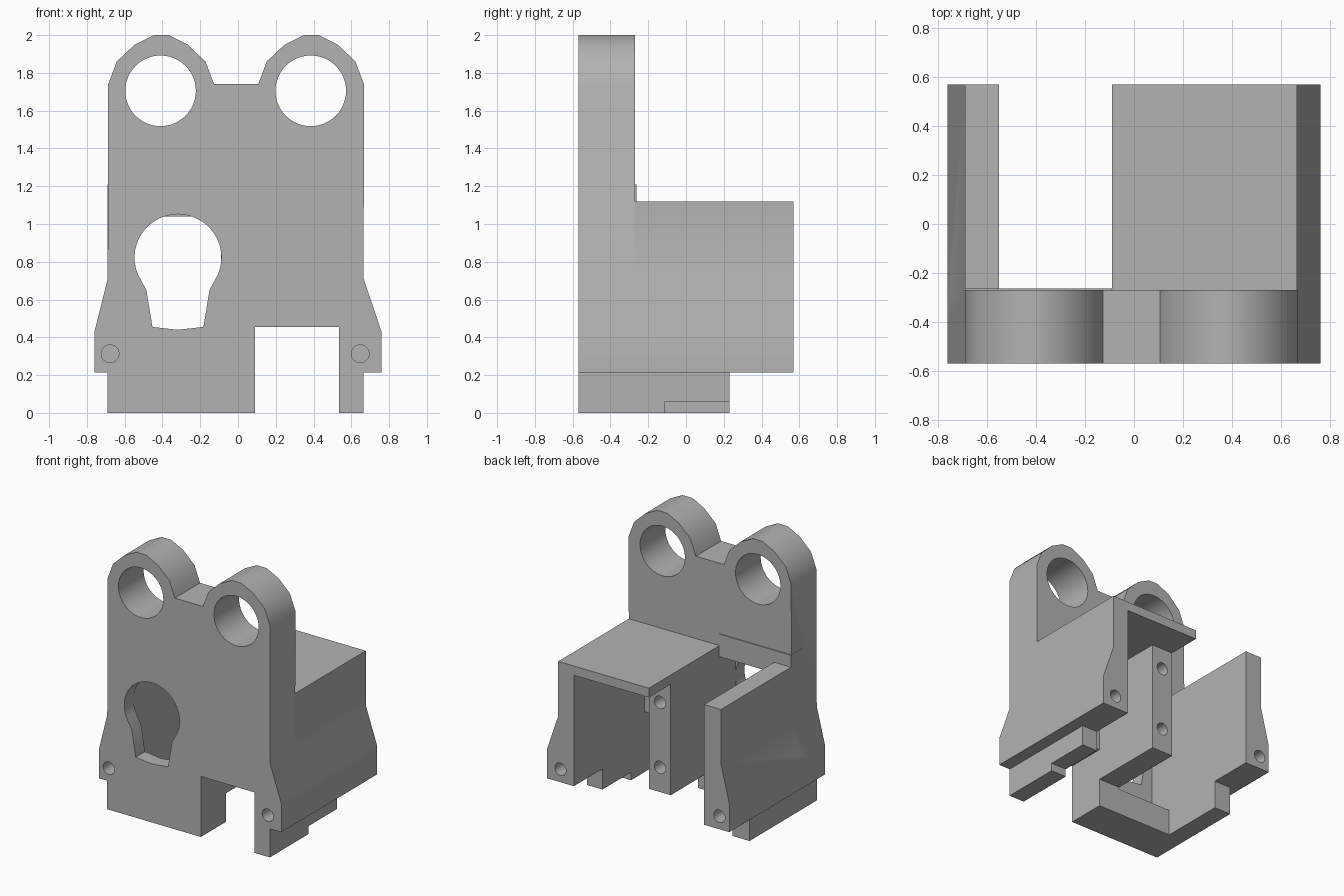
import bpy, bmesh
from math import sin, cos, radians

cube = bpy.data.objects.get("Cube")
if cube:
    bpy.data.objects.remove(cube, do_unlink=True)

FRONT, BACK, PLATE_BACK = -0.57, 0.57, -0.27

grey = bpy.data.materials.new("plain_grey")
grey.use_nodes = True
grey.diffuse_color = (0.45, 0.45, 0.45, 1)
grey.node_tree.nodes["Principled BSDF"].inputs["Base Color"].default_value = grey.diffuse_color


def prism(name, outline, y0, y1):
    """Extrude an x-z outline from y0 to y1."""
    bm = bmesh.new()
    face = bm.faces.new([bm.verts.new((x, y0, z)) for x, z in outline])
    new = bmesh.ops.extrude_face_region(bm, geom=[face])["geom"]
    bmesh.ops.translate(bm, vec=(0, y1 - y0, 0),
                        verts=[v for v in new if isinstance(v, bmesh.types.BMVert)])
    bmesh.ops.recalc_face_normals(bm, faces=bm.faces)
    mesh = bpy.data.meshes.new(name)
    bm.to_mesh(mesh)
    bm.free()
    mesh.materials.append(grey)
    obj = bpy.data.objects.new(name, mesh)
    bpy.context.collection.objects.link(obj)
    return obj


def box(name, x0, x1, y0, y1, z0, z1):
    return prism(name, [(x0, z0), (x1, z0), (x1, z1), (x0, z1)], y0, y1)


def arc(x, z, r, start, end, steps):
    angles = [radians(start + (end - start) * i / steps) for i in range(steps + 1)]
    return [(x + r * cos(a), z + r * sin(a)) for a in angles]


def bore(name, x, z, r, y0, y1, sides=24):
    return prism(name, arc(x, z, r, 0, 360, sides)[:-1], y0, y1)


def combine(target, tool, operation):
    mod = target.modifiers.new(tool.name, 'BOOLEAN')
    mod.operation, mod.solver, mod.object = operation, 'EXACT', tool
    bpy.context.view_layer.objects.active = target
    bpy.ops.object.modifier_apply(modifier=mod.name)
    bpy.data.objects.remove(tool, do_unlink=True)


def ear(x):
    """Faceted round top, listed from right to left."""
    half = [(0.28, 1.74), (0.235, 1.86), (0.14, 1.95), (0.04, 2.0)]
    return [(x + d, z) for d, z in half] + [(x - d, z) for d, z in reversed(half)]


# Front plate with two ears, flared cheeks and a notch in the foot
housing = prism("housing", [
    (-0.69, 0), (0.09, 0), (0.09, 0.455), (0.535, 0.455), (0.535, 0),
    (0.665, 0), (0.665, 0.215), (0.76, 0.215), (0.76, 0.43), (0.665, 0.71)]
    + ear(0.387) + ear(-0.407)
    + [(-0.69, 0.71), (-0.76, 0.43), (-0.76, 0.215), (-0.69, 0.215)], FRONT, PLATE_BACK)


# Flared side walls, roof, middle wall, lintel and feet
def side_wall(name, inner, outer, flare):
    return prism(name, [(inner, 0.215), (flare, 0.215), (flare, 0.43), (outer, 0.71),
                        (outer, 1.12), (inner, 1.12)], -0.4, BACK)


parts = [
    side_wall("right_wall", -0.55, -0.69, -0.76),
    side_wall("left_wall", 0.535, 0.665, 0.76),
    box("roof", -0.09, 0.6, -0.4, BACK, 1.05, 1.12),
    box("middle_wall", -0.09, 0.09, -0.4, 0.31, 0.215, 1.1),
    box("lintel", -0.69, -0.09, -0.4, -0.263, 1.04, 1.21),
    box("right_foot", -0.69, -0.55, -0.4, 0.23, 0, 0.3),
    box("left_foot", 0.535, 0.665, -0.4, -0.11, 0, 0.3),
    box("left_foot_step", 0.535, 0.665, -0.2, 0.23, 0.06, 0.3),
]
for part in parts:
    combine(housing, part, 'UNION')

# Recess behind the keyhole, the keyhole and the ear holes
keyhole = arc(-0.318, 0.822, 0.23, -22, 202, 28) + [
    (-0.485, 0.65), (-0.453, 0.455), (-0.318, 0.44), (-0.183, 0.455), (-0.151, 0.65)]
cutters = [
    box("recess", -0.55, -0.09, -0.46, -0.2, 0.2, 1.04),
    prism("keyhole", keyhole, -0.7, -0.4),
    bore("right_ear_hole", -0.41, 1.705, 0.187, -0.7, 0, 48),
    bore("left_ear_hole", 0.385, 1.705, 0.187, -0.7, 0, 48),
]

# Blind screw holes in both ends of the walls and the back of the middle wall
for x in (-0.677, 0.647):
    cutters.append(bore("front_screw_hole", x, 0.313, 0.047, -0.7, -0.3))
    cutters.append(bore("back_screw_hole", x, 0.313, 0.047, 0.3, 0.7))
for z in (0.4, 0.89):
    cutters.append(bore("middle_screw_hole", 0, z, 0.047, 0.05, 0.5))
for cutter in cutters:
    combine(housing, cutter, 'DIFFERENCE')

# Smooth the round surfaces and keep the edges sharp
bpy.ops.object.select_all(action='DESELECT')
housing.select_set(True)
bpy.context.view_layer.objects.active = housing
bpy.ops.object.shade_smooth_by_angle(angle=radians(30))
